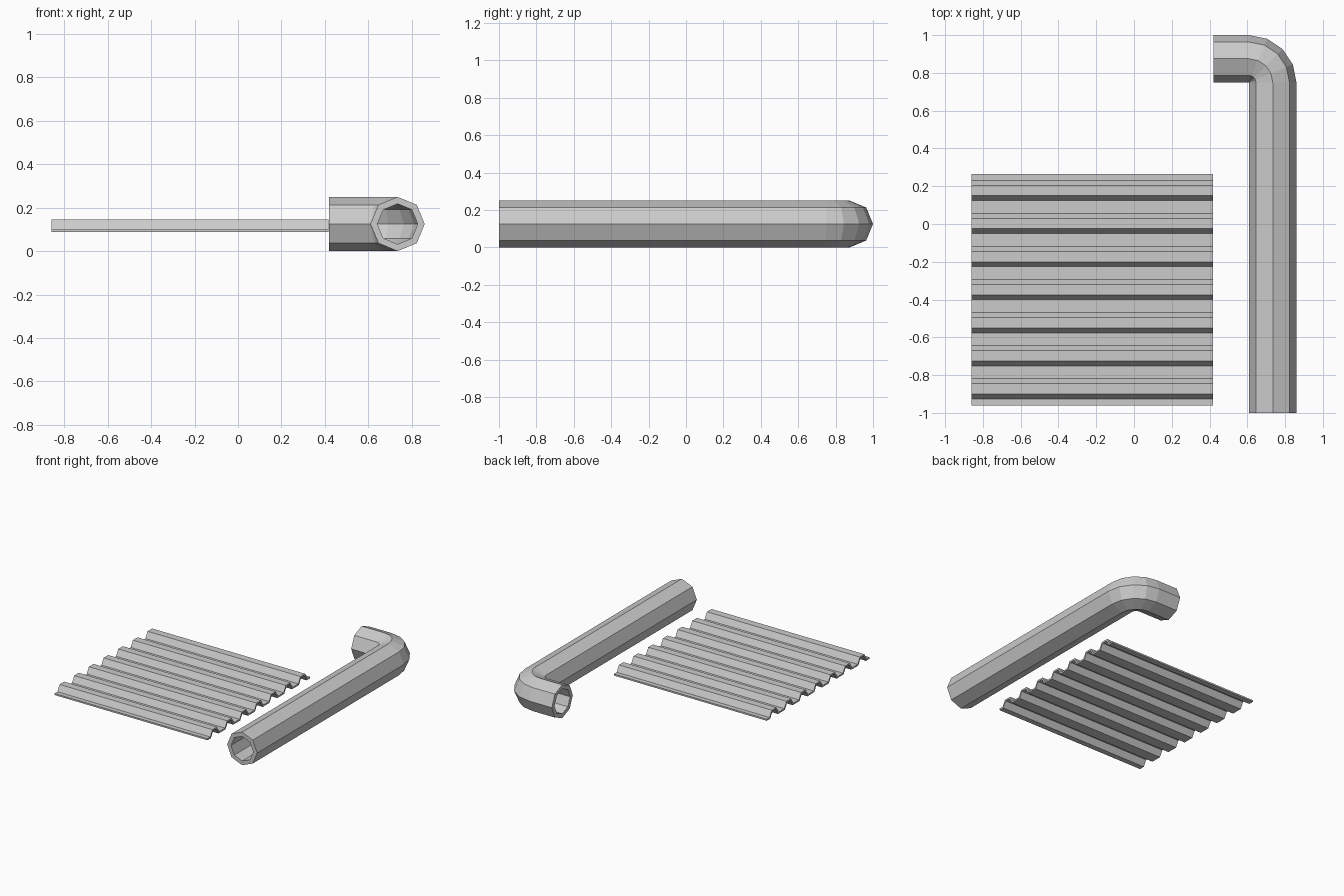
import bpy, bmesh, math

if "Cube" in bpy.data.objects:
    bpy.data.objects.remove(bpy.data.objects["Cube"])

grey = bpy.data.materials.new("light grey metal")
grey.diffuse_color = (0.6, 0.6, 0.6, 1)
grey.use_nodes = True
grey.node_tree.nodes["Principled BSDF"].inputs["Base Color"].default_value = grey.diffuse_color


def loft(name, rings, close_rings, cap_ends):
    """Skin a list of closed rings; optionally join last to first or cap the ends."""
    bm = bmesh.new()
    vs = [[bm.verts.new(p) for p in ring] for ring in rings]
    n = len(vs[0])
    pairs = list(zip(vs, vs[1:]))
    if close_rings:
        pairs.append((vs[-1], vs[0]))
    for a, b in pairs:
        for i in range(n):
            j = (i + 1) % n
            bm.faces.new((a[i], a[j], b[j], b[i]))
    if cap_ends:
        bm.faces.new(vs[0])
        bm.faces.new(vs[-1])
    bmesh.ops.recalc_face_normals(bm, faces=bm.faces)
    me = bpy.data.meshes.new(name)
    bm.to_mesh(me)
    bm.free()
    me.materials.append(grey)
    ob = bpy.data.objects.new(name, me)
    bpy.context.collection.objects.link(ob)
    return ob


# Bent hollow pipe: octagonal section swept along a straight, an elbow and a short arm
OUTER, INNER, BEND = 0.125, 0.093, 0.127
CX, CY = 0.735 - BEND, 0.875 - BEND
stations = [(0.735, -1.0, 0)]
for k in range(5):
    a = math.radians(22.5 * k)
    stations.append((CX + BEND * math.cos(a), CY + BEND * math.sin(a), a))
stations.append((0.42, 0.875, math.pi / 2))


def octagon(x, y, a, r):
    ring = []
    for i in range(8):
        t = i * math.pi / 4
        s = r * math.cos(t)
        ring.append((x + s * math.cos(a), y + s * math.sin(a), 0.125 + r * math.sin(t)))
    return ring


rings = [octagon(*s, OUTER) for s in stations]
rings += [octagon(*s, INNER) for s in reversed(stations)]
loft("bent_pipe", rings, True, False)

# Corrugated sheet: seven trapezoid ridges with a thin even thickness
PITCH, THICK, LOW, HIGH = 0.175, 0.012, 0.100, 0.145
Y0 = -0.96
shift = THICK * math.tan(math.atan2(HIGH - LOW, 0.026) / 2)
top, under = [(Y0, LOW)], [(Y0, LOW - THICK)]
for k in range(7):
    y = Y0 + k * PITCH
    for dy, z, side in ((0.034, LOW, 1), (0.060, HIGH, 1),
                        (0.115, HIGH, -1), (0.141, LOW, -1)):
        top.append((y + dy, z))
        under.append((y + dy + side * shift, z - THICK))
end = Y0 + 7 * PITCH
top.append((end, LOW))
under.append((end, LOW - THICK))
profile = top + under[::-1]
loft("corrugated_sheet", [[(x, y, z) for y, z in profile] for x in (-0.86, 0.417)],
     False, True)
